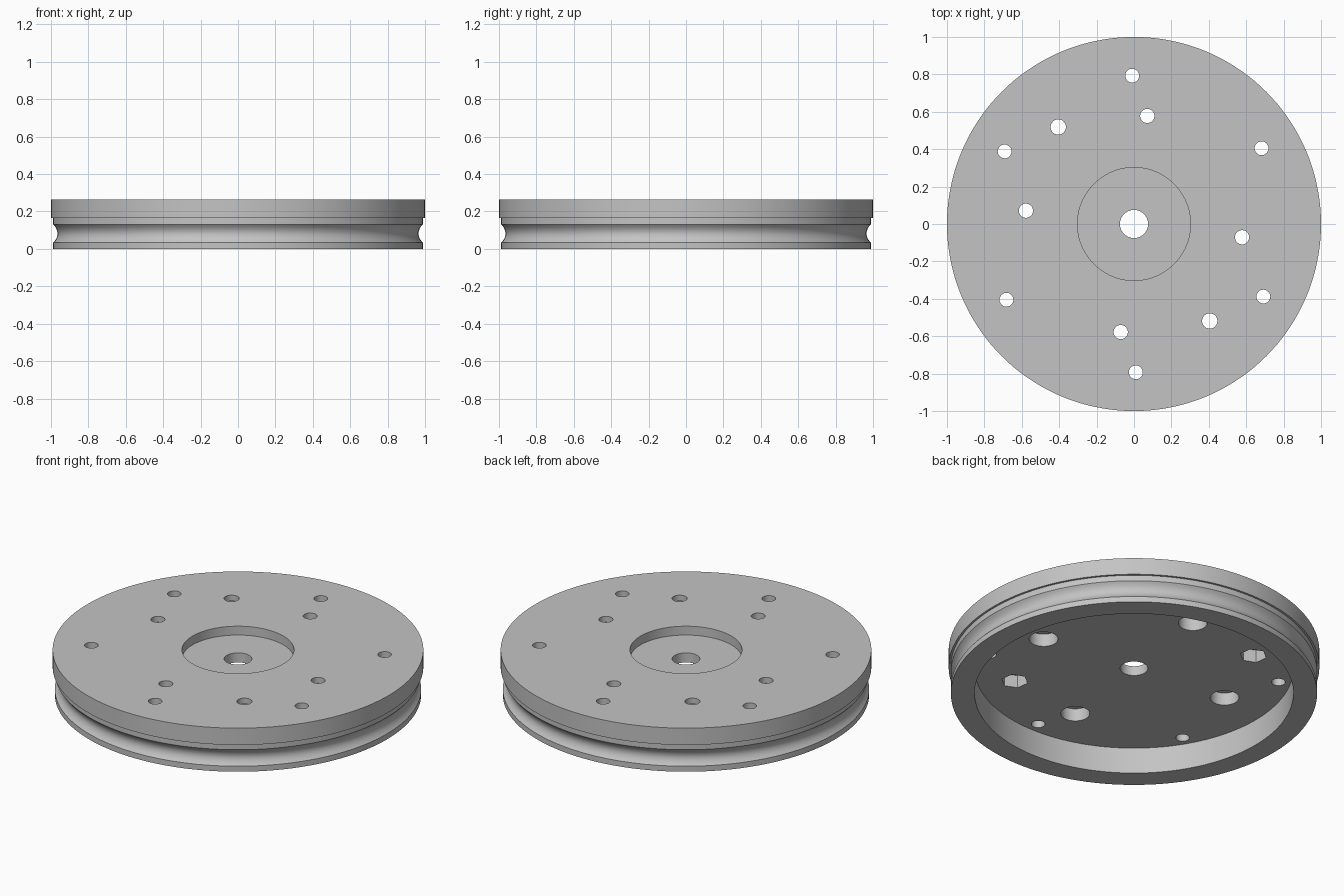
import bpy
import bmesh
from math import sin, cos, pi, radians

if "Cube" in bpy.data.objects:
    bpy.data.objects.remove(bpy.data.objects["Cube"], do_unlink=True)

SEGMENTS = 144
TOP, WEB = 0.265, 0.155      # top face, underside of the web
RIM, LIP = 1.0, 0.988        # upper band and lower rim radii

# Single grey material
grey = bpy.data.materials.new("light grey")
grey.use_nodes = True
colour = (0.55, 0.55, 0.55, 1)
grey.diffuse_color = colour
grey.node_tree.nodes["Principled BSDF"].inputs["Base Color"].default_value = colour


def make_object(name, bm):
    bmesh.ops.recalc_face_normals(bm, faces=bm.faces)
    mesh = bpy.data.meshes.new(name)
    bm.to_mesh(mesh)
    bm.free()
    mesh.materials.append(grey)
    obj = bpy.data.objects.new(name, mesh)
    bpy.context.collection.objects.link(obj)
    return obj


def lathe(name, profile):
    """Revolve a closed (radius, height) profile around z."""
    bm = bmesh.new()
    rings = []
    for i in range(SEGMENTS):
        a = 2 * pi * i / SEGMENTS
        rings.append([bm.verts.new((r * cos(a), r * sin(a), z)) for r, z in profile])
    n = len(profile)
    for i in range(SEGMENTS):
        here, after = rings[i], rings[(i + 1) % SEGMENTS]
        for j in range(n):
            k = (j + 1) % n
            bm.faces.new((here[j], after[j], after[k], here[k]))
    return make_object(name, bm)


def cut(target, radius, angle, size, low, high, sides=32):
    """Cut a vertical prism at a polar position, flats facing the centre."""
    bm = bmesh.new()
    loops = []
    for z in (low, high):
        loop = []
        for i in range(sides):
            a = angle + 2 * pi * (i + 0.5) / sides
            loop.append(bm.verts.new((radius * cos(angle) + size * cos(a),
                                      radius * sin(angle) + size * sin(a), z)))
        bm.faces.new(loop)
        loops.append(loop)
    for i in range(sides):
        k = (i + 1) % sides
        bm.faces.new((loops[0][i], loops[0][k], loops[1][k], loops[1][i]))
    cutter = make_object("hole_cutter", bm)
    cutter.hide_render = True
    mod = target.modifiers.new("hole", 'BOOLEAN')
    mod.operation = 'DIFFERENCE'
    mod.solver = 'EXACT'
    mod.object = cutter
    bpy.ops.object.modifier_apply(modifier=mod.name)
    bpy.data.objects.remove(cutter, do_unlink=True)


# Concave groove around the rim
groove = []
for i in range(13):
    t = -1 + 2 * i / 12
    groove.append((LIP - 0.023 * (1 - t * t), 0.082 + 0.049 * t))

# Wheel body: hollow underside, grooved rim, upper band, hub recess, bore
profile = [(0.86, WEB), (0.86, 0), (LIP, 0)] + groove + [
    (LIP, 0.165), (RIM, 0.165), (RIM, TOP),
    (0.302, TOP), (0.302, 0.212), (0.075, 0.212), (0.075, WEB)]
wheel = lathe("grooved_wheel", profile)

bpy.context.view_layer.objects.active = wheel
wheel.select_set(True)

# Four bolt holes with round counterbores below
for i in range(4):
    a = radians(-7 + 90 * i)
    cut(wheel, 0.582, a, 0.078, 0.1, 0.23)
    cut(wheel, 0.582, a, 0.038, 0.2, 0.3)

# Two bolt holes with hexagonal nut pockets below
for i in range(2):
    a = radians(128 + 180 * i)
    cut(wheel, 0.658, a, 0.073, 0.1, 0.23, sides=6)
    cut(wheel, 0.658, a, 0.041, 0.2, 0.3)

# Six plain outer holes
for i in range(6):
    cut(wheel, 0.793, radians(30.7 + 60 * i), 0.037, 0.1, 0.3)

bpy.ops.object.shade_smooth_by_angle(angle=radians(25))
